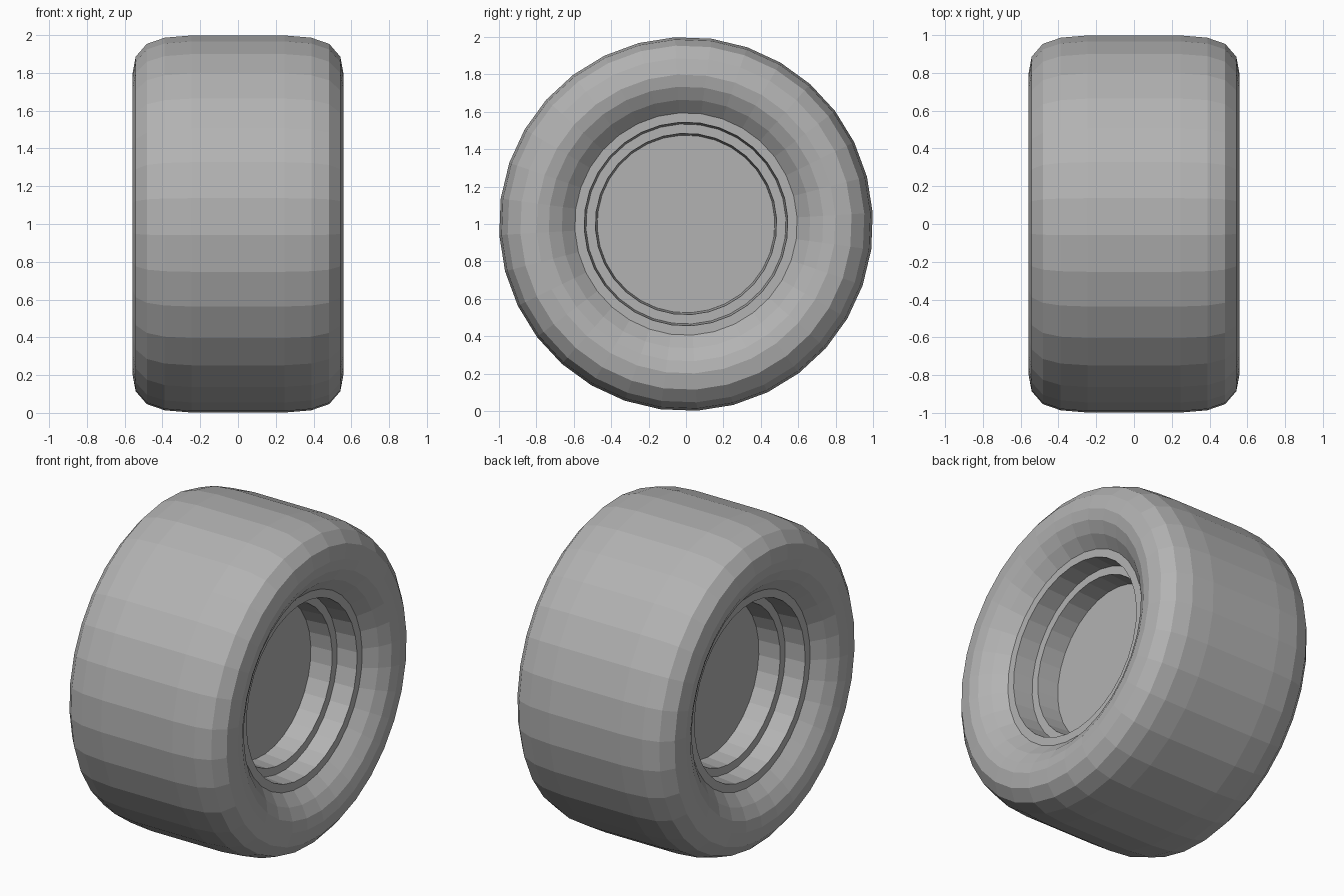
import bpy, bmesh
from math import sin, cos, pi, radians

if "Cube" in bpy.data.objects:
    bpy.data.objects.remove(bpy.data.objects["Cube"])

SIDES = 32
OFFSET = radians(3.4)

# Dark grey for the whole wheel
grey = bpy.data.materials.new("dark_grey")
grey.diffuse_color = (0.45, 0.45, 0.45, 1)
grey.use_nodes = True
grey.node_tree.nodes["Principled BSDF"].inputs["Base Color"].default_value = grey.diffuse_color


def lathe(name, profile, cap=False):
    """Spin an (x, radius) profile about the axle (x); cap closes the first ring."""
    bm = bmesh.new()
    rings = [[bm.verts.new((x, r * cos(OFFSET + 2 * pi * i / SIDES),
                            r * sin(OFFSET + 2 * pi * i / SIDES)))
              for i in range(SIDES)] for x, r in profile]
    for a, b in zip(rings, rings[1:]):
        for i in range(SIDES):
            j = (i + 1) % SIDES
            bm.faces.new((a[i], a[j], b[j], b[i]))
    plate = bm.faces.new(rings[0]) if cap else None
    bmesh.ops.recalc_face_normals(bm, faces=bm.faces)
    # Face the dish outwards
    if plate:
        bm.normal_update()
        if plate.normal.x * profile[0][0] < 0:
            bmesh.ops.reverse_faces(bm, faces=bm.faces)
    mesh = bpy.data.meshes.new(name)
    bm.to_mesh(mesh)
    bm.free()
    mesh.materials.append(grey)
    obj = bpy.data.objects.new(name, mesh)
    obj.location.z = 1
    bpy.context.collection.objects.link(obj)
    return obj


# Half profiles from hub outwards
rim = [(0.17, 0.475), (0.31, 0.485), (0.31, 0.535), (0.44, 0.545), (0.44, 0.595)]
tyre = [(0.44, 0.595), (0.505, 0.665), (0.545, 0.735), (0.558, 0.80),
        (0.542, 0.887), (0.483, 0.955), (0.388, 0.988), (0.245, 1.0)]

# Tyre with rounded shoulders and a flat tread
lathe("tyre", [(-x, r) for x, r in tyre] + tyre[::-1])

# Stepped rim dish with hub plate on each side
for side, name in ((1, "rim_right"), (-1, "rim_left")):
    lathe(name, [(side * x, r) for x, r in rim], cap=True)
